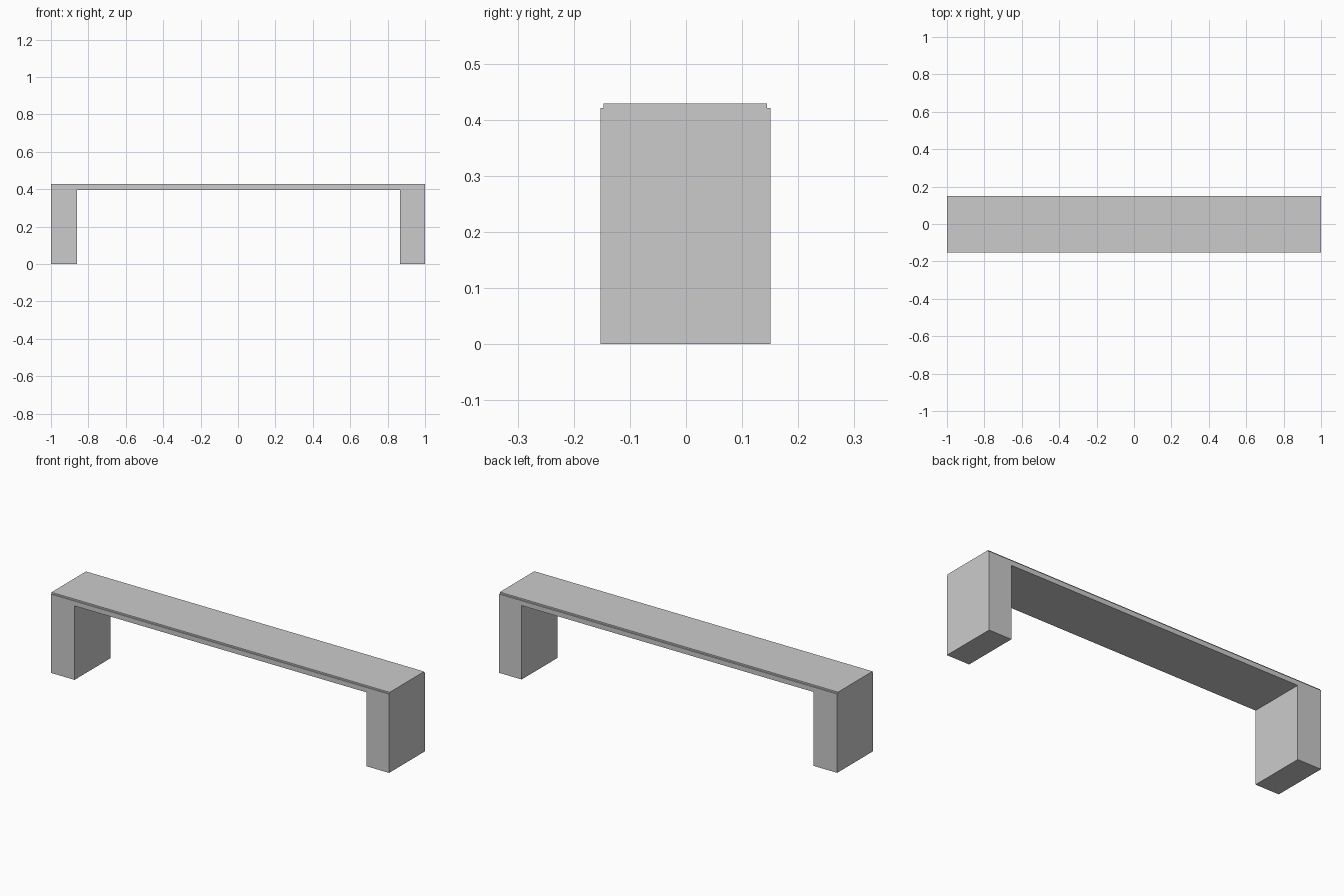
import bpy, bmesh
from mathutils import Vector

if "Cube" in bpy.data.objects:
    bpy.data.objects.remove(bpy.data.objects["Cube"])

FRONT, BACK = -0.152, 0.151
SHOULDER, TOP, UNDER = 0.421, 0.429, 0.395

# Bench outline seen from the front: two slab legs joined by the seat
outline = [(-1, 0), (-0.86, 0), (-0.86, UNDER), (0.866, UNDER),
           (0.866, 0), (1, 0), (1, SHOULDER), (-1, SHOULDER)]

bm = bmesh.new()
face = bm.faces.new([bm.verts.new((x, FRONT, z)) for x, z in outline])
ext = bmesh.ops.extrude_face_region(bm, geom=[face], use_keep_orig=True)
verts = [g for g in ext["geom"] if isinstance(g, bmesh.types.BMVert)]
bmesh.ops.translate(bm, verts=verts, vec=(0, BACK - FRONT, 0))
bmesh.ops.recalc_face_normals(bm, faces=bm.faces)

# Small rebate along the front and back edges of the seat
for y in (-0.147, 0.144):
    bmesh.ops.bisect_plane(bm, geom=bm.verts[:] + bm.edges[:] + bm.faces[:],
                           plane_co=Vector((0, y, 0)), plane_no=Vector((0, 1, 0)))
top = [f for f in bm.faces if f.normal.z > 0.9
       and f.calc_center_median().z > 0.41 and abs(f.calc_center_median().y) < 0.1]
ext = bmesh.ops.extrude_face_region(bm, geom=top)
verts = [g for g in ext["geom"] if isinstance(g, bmesh.types.BMVert)]
bmesh.ops.translate(bm, verts=verts, vec=(0, 0, TOP - SHOULDER))
bmesh.ops.delete(bm, geom=[f for f in top if f.is_valid], context='FACES_ONLY')
bmesh.ops.recalc_face_normals(bm, faces=bm.faces)

mesh = bpy.data.meshes.new("bench")
bm.to_mesh(mesh)
bm.free()
bpy.context.collection.objects.link(bpy.data.objects.new("bench", mesh))
